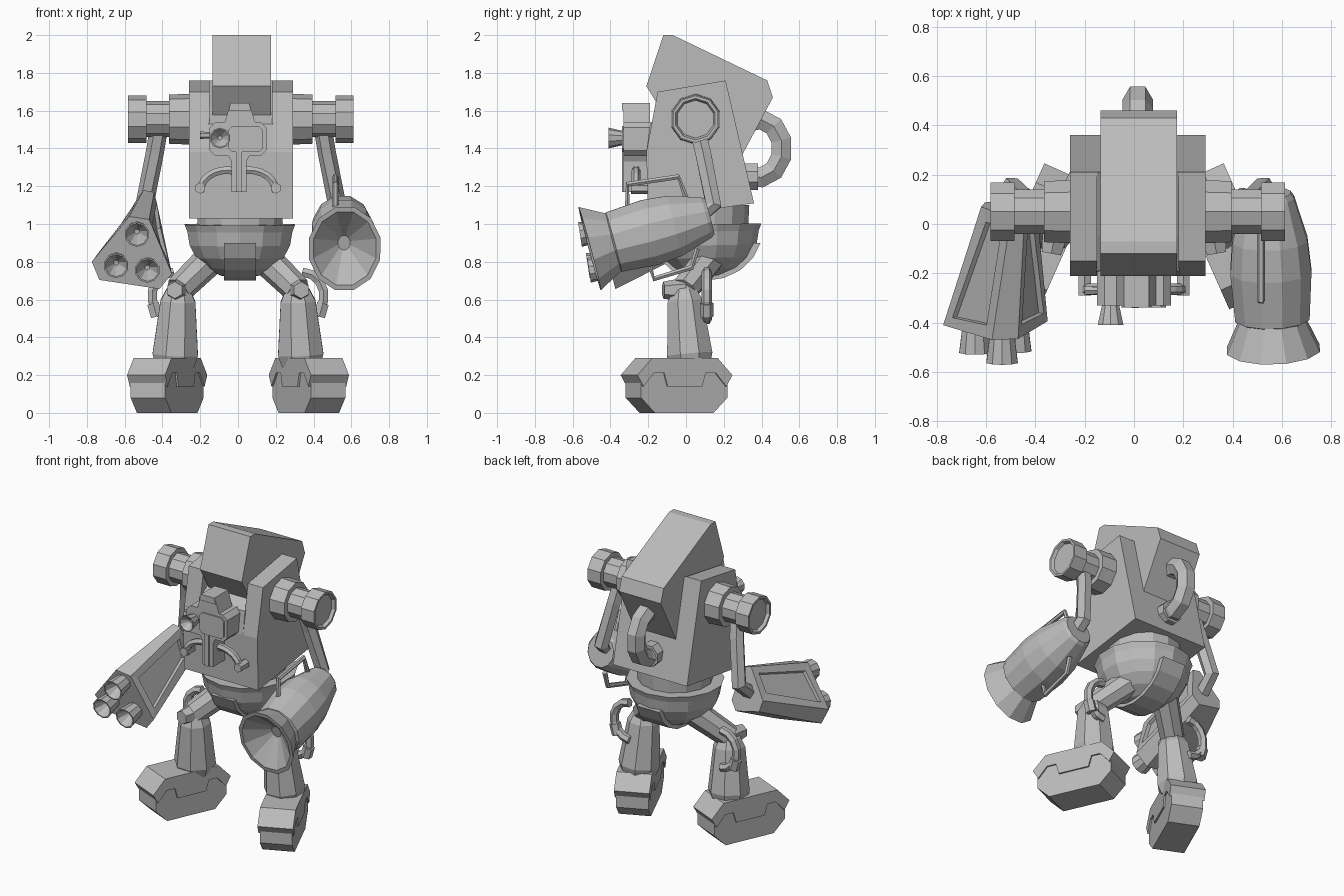
import bpy, bmesh, math
from mathutils import Vector, Matrix

cube = bpy.data.objects.get("Cube")
if cube:
    bpy.data.objects.remove(cube)

shade = (.5, .5, .5, 1)
grey = bpy.data.materials.new("plain_grey")
grey.use_nodes = True
grey.diffuse_color = shade
grey.node_tree.nodes["Principled BSDF"].inputs["Base Color"].default_value = shade

middle = .015  # centre plane of the upper body
sides_of_body = (("left", 1), ("right", -1))
along_x, along_y = (1, 0, 0), (0, 1, 0)


# Outline helpers
def arc(u, v, radius_u, radius_v, start, end, steps=7):
    angles = [math.radians(start + (end - start) * i / steps) for i in range(steps + 1)]
    return [(u + radius_u * math.cos(a), v + radius_v * math.sin(a)) for a in angles]


def chamfered(u, v, half_u, half_v, cut):
    outline = []
    for su, sv in ((1, 1), (-1, 1), (-1, -1), (1, -1)):
        pair = [(u + su * half_u, v + sv * (half_v - cut)), (u + su * (half_u - cut), v + sv * half_v)]
        outline += pair if su == sv else pair[::-1]
    return outline


def trapezoid(u, low, high, half_low, half_high):
    return [(u - half_low, low), (u - half_high, high), (u + half_high, high), (u + half_low, low)]


def blunt_triangle(corners, cut=.2):
    corners = [Vector(c) for c in corners]
    return [c.lerp(corners[(i + step) % 3], cut) for i, c in enumerate(corners) for step in (-1, 1)]


# Solid helpers
def loft(name, rings, matrix=None, slots=()):
    bm = bmesh.new()
    loops = [[bm.verts.new(point) for point in ring] for ring in rings]
    walls = []
    for near, far in zip(loops, loops[1:]):
        for i in range(len(near)):
            walls.append(bm.faces.new((near[i - 1], near[i], far[i], far[i - 1])))
    bm.faces.new(loops[0][::-1])
    bm.faces.new(loops[-1])
    bmesh.ops.recalc_face_normals(bm, faces=bm.faces)
    if slots:
        chosen = [walls[i] for i in slots]
        bmesh.ops.inset_individual(bm, faces=chosen, thickness=.07)
        bmesh.ops.inset_individual(bm, faces=chosen, thickness=.005, depth=-.02)
    if matrix:
        bm.transform(matrix)
    mesh = bpy.data.meshes.new(name)
    bm.to_mesh(mesh)
    bm.free()
    mesh.materials.append(grey)
    bpy.context.collection.objects.link(bpy.data.objects.new(name, mesh))


def side_prism(name, centre, half_width, outline, matrix=None):
    loft(name, [[(x, y, z) for y, z in outline] for x in (centre - half_width, centre + half_width)], matrix)


def front_prism(name, front, back, outline):
    loft(name, [[(x, y, z) for x, z in outline] for y in (front, back)])


def lathe(name, start, end, profile, sides=8, flat=1):
    start, end = Vector(start), Vector(end)
    axis = (end - start).normalized()
    across = axis.cross(along_y if abs(axis.z) > .8 else (0, 0, 1)).normalized()
    up = across.cross(axis)
    turn = [math.tau * (i + .5) / sides for i in range(sides)]
    loft(name, [[start.lerp(end, t) + radius * (across * math.cos(a) * flat + up * math.sin(a)) for a in turn]
                for t, radius in profile])


def rod(name, start, end, radius, end_radius, sides=8, bore=0, floor=.2, flat=1):
    profile = [(0, radius), (1, end_radius)]
    if bore:
        profile += [(1, end_radius * .88), (1 - bore, end_radius * floor)]
    lathe(name, start, end, profile, sides, flat)


def tube(name, path, radius, sides=6, bend_axis=along_x):
    path = [Vector(point) for point in path]
    rings = []
    for i, point in enumerate(path):
        heading = (path[min(i + 1, len(path) - 1)] - path[max(i - 1, 0)]).normalized()
        u = heading.cross(Vector(bend_axis)).normalized()
        v = heading.cross(u)
        turn = [math.tau * (k + .5) / sides for k in range(sides)]
        rings.append([point + radius * (u * math.cos(a) + v * math.sin(a)) for a in turn])
    loft(name, rings)


# Torso: centre block, taller side plates, sloped hood
plate = [(-.2, 1.03), (-.21, 1.38), (-.15, 1.7), (.21, 1.76), (.36, 1.11)]
side_prism("torso_core", middle, .17, plate[:2] + [(-.19, 1.53), (-.05, 1.62)] + plate[3:])
for side, s in sides_of_body:
    side_prism(side + "_torso_plate", middle + s * .22, .055, plate)
side_prism("hood", .02, .155, [(-.21, 1.73), (-.12, 2), (-.07, 2), (.43, 1.76), (.46, 1.67), (.3, 1.37), (-.1, 1.55)])

# Rear hose
tube("rear_hose", [(middle, y, z) for y, z in arc(.38, 1.4, .13, .155, 115, -115)], .062)
rod("hose_collar", (middle, .3, 1.25), (middle, .38, 1.25), .075, .075)

# Face: sensor box, top housing, lens, muzzle and curved tubes
front_prism("sensor_box", -.33, -.18, chamfered(0, 1.45, .15, .09, .03))
front_prism("sensor_trim", -.338, -.32, chamfered(.04, 1.45, .09, .07, .02))
front_prism("top_housing", -.33, -.19, trapezoid(.01, 1.54, 1.64, .08, .05))
front_prism("housing_visor", -.338, -.32, trapezoid(.01, 1.6, 1.64, .06, .05))
rod("lens", (-.095, -.3, 1.455), (-.095, -.41, 1.455), .03, .055, 10, bore=.4)
rod("side_sensor", (-.13, -.27, 1.47), (-.2, -.27, 1.47), .015, .02, 6)
front_prism("muzzle", -.33, -.19, trapezoid(.005, 1.17, 1.33, .04, .04))
front_prism("muzzle_bridge", -.33, -.19, trapezoid(.005, 1.33, 1.39, .04, .07))
front_prism("muzzle_ridge", -.34, -.32, trapezoid(.005, 1.17, 1.38, .015, .015))
for side, s in sides_of_body:
    curve = arc(.06, 1.17, .14, .115, 110, 0)
    tube(side + "_face_tube", [(s * x, -.265, z) for x, z in curve], .023, bend_axis=along_y)
    rod(side + "_tube_mount", (s * .2, -.29, 1.19), (s * .2, -.2, 1.19), .03, .03, 6)

# Shoulders and arms
for side, s in sides_of_body:
    def out(x, y=.05, z=1.555):
        return (middle + s * x, y, z)
    rod(side + "_shoulder", out(.26), out(.38), .135, .13, 10)
    rod(side + "_shoulder_shaft", out(.3), out(.53), .095, .095, 10)
    rod(side + "_shoulder_disc", out(.5), out(.597), .125, .125, 10, bore=.2, floor=.8)
    tube(side + "_arm", [out(.435, .06, 1.5), out(.455, .09, 1.38), out(.51, .145, 1.1), out(.52, .02, 1)], .048)

# Left cannon with flared bell and two rails
breech, bell = Vector((.545, .125, 1.04)), Vector((.565, -.51, .87))
lathe("cannon_body", breech, bell, [(0, .1), (.03, .115), (.3, .17), (.5, .183), (.8, .168), (.82, .14)], 12, flat=.93)
rod("cannon_bell", breech.lerp(bell, .78), bell, .155, .235, 12, bore=.9, floor=.1, flat=.83)
tube("upper_rail", [(.515, y, z) for y, z in ((-.31, 1.07), (-.31, 1.21), (-.04, 1.25), (0, 1.14))], .016)
tube("lower_rail", [(.56, y, z) for y, z in ((-.2, .81), (-.17, .71), (.03, .77), (.06, .87))], .016)

# Right launcher pod: blunt triangle, leaning faces, two recessed slots, three nozzles
def face_depth(z):
    return -.21 - z * .25


pod_front = blunt_triangle([(-.51, 1.12), (-.31, .64), (-.84, .72)])
pod_back = blunt_triangle([(-.46, 1.24), (-.38, .88), (-.66, .94)])
loft("launcher_pod", [[(x, face_depth(z), z) for x, z in pod_front],
                      [(x, face_depth(z) + .53, z) for x, z in pod_back]], slots=(0, 2))
for x, z in ((-.535, .965), (-.645, .8), (-.48, .775)):
    y = face_depth(z)
    rod("launcher_nozzle", (x, y + .02, z), (x, y - .11, z - .02), .05, .067, 10, bore=.7)

# Waist and pelvis bowl with a wrapped strip
rod("waist", (.01, .1, .9), (.01, .1, 1.1), .225, .235, 14)
dome = arc(1, 0, 1, .285, 175, 90, 5)
lathe("pelvis_bowl", (.01, .105, .71), (.01, .1, .96), dome + [(1.15, .3), (1.15, .23)], 14)
side_prism("pelvis_strip", .01, .085, arc(.105, .97, .3, .27, 195, 345, 8))

# Legs and splayed feet
half_shell = [(.19, .29), (.275, .2), (.24, .14), (.18, .21), (.12, .21), (.1, .14)]
shell = half_shell + [(-y, z) for y, z in half_shell[::-1]]
for side, s in sides_of_body:
    hip, knee, ankle = (s * .12, .14, .84), Vector((s * .315, -.01, .65)), (s * .335, .025, .25)
    rod(side + "_thigh", hip, knee, .085, .075)
    lathe(side + "_shin", ankle, knee, [(0, .11), (.15, .13), (.85, .1), (1, .07), (1.08, .03)])
    rod(side + "_knee_cap", knee, knee + Vector((s * .02, -.11, 0)), .065, .045, 6)
    curve = arc(.34, .62, .115, .125, 90, -90)
    tube(side + "_knee_hose", [(s * x, .11, z) for x, z in curve], .028, bend_axis=along_y)
    rod(side + "_hose_clamp", (s * .45, .11, .58), (s * .43, .11, .51), .036, .036, 6)
    place = Matrix.Translation((s * .375, -.05, 0)) @ Matrix.Rotation(s * math.radians(24), 4, "Z")
    side_prism(side + "_foot", 0, .1, chamfered(0, .13, .25, .13, .08), place)
    side_prism(side + "_foot_shell", 0, .11, shell, place)
